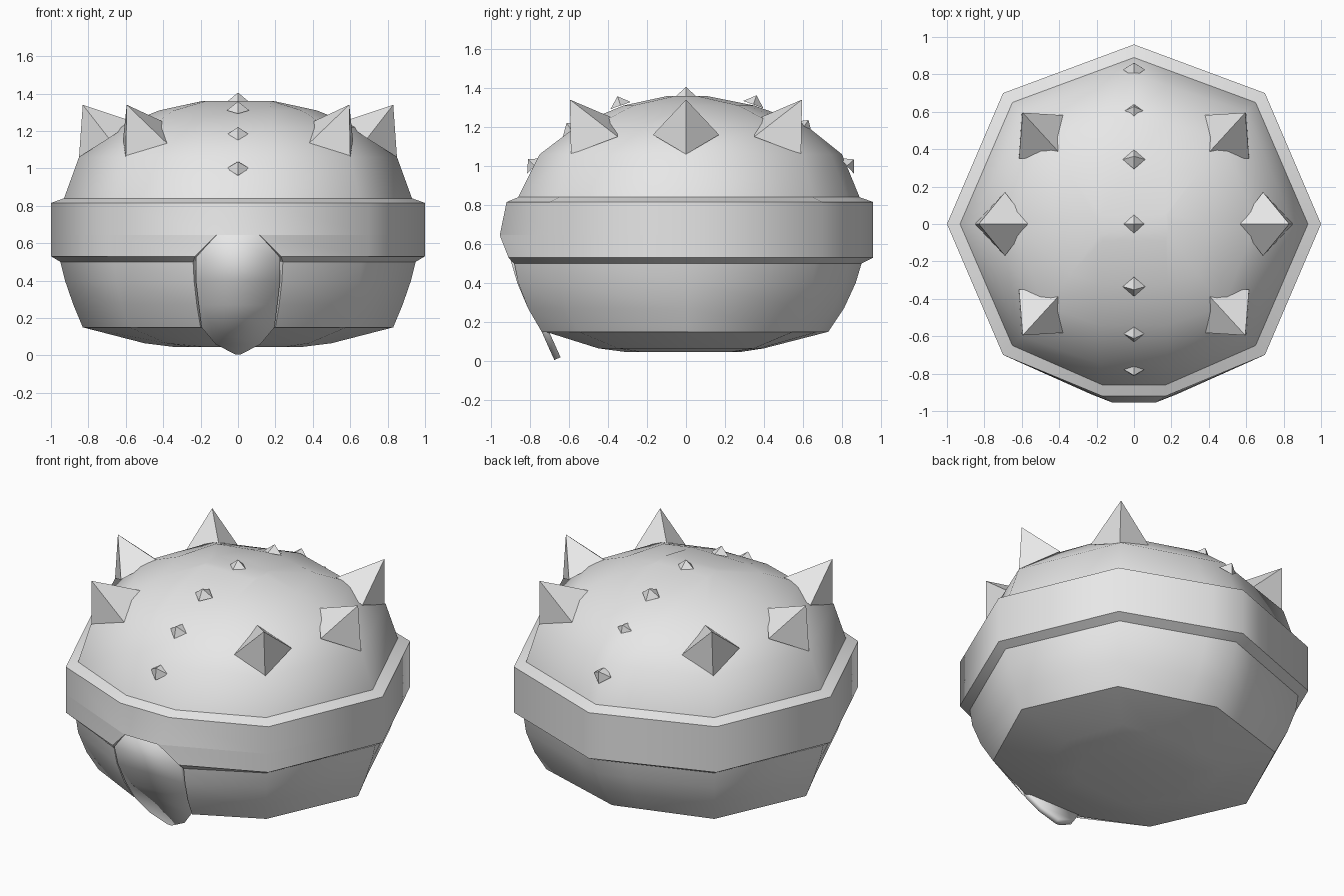
import bpy, bmesh
from math import radians, sin, cos
from mathutils import Vector

cube = bpy.data.objects.get("Cube")
if cube:
    bpy.data.objects.remove(cube, do_unlink=True)

steel = bpy.data.materials.new("plain_grey")
steel.use_nodes = True
GREY = (0.8, 0.8, 0.8, 1)
steel.diffuse_color = GREY
steel.node_tree.nodes["Principled BSDF"].inputs["Base Color"].default_value = GREY


def finish(name, bm, smooth_angle=50):
    bmesh.ops.recalc_face_normals(bm, faces=bm.faces)
    for f in bm.faces:
        f.smooth = smooth_angle > 0
    for e in bm.edges:
        e.smooth = e.calc_face_angle(0) < radians(smooth_angle)
    mesh = bpy.data.meshes.new(name)
    bm.to_mesh(mesh)
    bm.free()
    mesh.materials.append(steel)
    obj = bpy.data.objects.new(name, mesh)
    bpy.context.collection.objects.link(obj)
    return obj


def ring(z, front, corner, side, back, lip=False):
    """Eight-sided outline; front edge is flat, lip adds a notch wall."""
    (fx, fy), (cx, cy) = front, corner
    rear = (0.17, back + (cy - back) * 0.17 / cx)
    half = [(fx, -fy), (cx, -cy), (side, 0), (cx, cy), rear]
    if lip:
        half.insert(0, (fx - 0.022, 0.04 - fy))
    full = half + [(0, back)] + [(-x, y) for x, y in reversed(half)]
    return [Vector((x, y, z)) for x, y in full]


def loft(name, rings, closed=True, cap=False):
    bm = bmesh.new()
    rows = [[bm.verts.new(p) for p in r] for r in rings]
    n = len(rows[0])
    for a, b in zip(rows, rows[1:]):
        for i in range(n if closed else n - 1):
            j = (i + 1) % n
            bm.faces.new((a[i], a[j], b[j], b[i]))
    if cap:
        bm.faces.new(rows[-1])
    return finish(name, bm)


# Dome
loft("dome", [
    ring(0.84, (0.17, 0.86), (0.65, 0.65), 0.93, 0.89),
    ring(1.06, (0.18, 0.75), (0.60, 0.60), 0.85, 0.80),
    ring(1.22, (0.18, 0.54), (0.48, 0.44), 0.65, 0.60),
    ring(1.31, (0.18, 0.32), (0.34, 0.27), 0.42, 0.35),
    ring(1.36, (0.17, 0.09), (0.18, 0.05), 0.19, 0.10)], cap=True)

# Raised band, with a notch in its lower front half
middle = dict(corner=(0.70, 0.70), side=1.0, back=0.96)
loft("band_upper", [
    ring(0.84, (0.17, 0.86), (0.65, 0.65), 0.93, 0.89),
    ring(0.815, (0.17, 0.92), **middle),
    ring(0.645, (0.115, 0.955), **middle)])
loft("band_lower", [
    ring(0.645, (0.115, 0.955), **middle, lip=True),
    ring(0.53, (0.23, 0.91), **middle, lip=True),
    ring(0.50, (0.24, 0.88), (0.66, 0.66), 0.95, 0.90, lip=True)], closed=False)

# Lower shell, open at the front for the guard
loft("lower_shell", [
    ring(0.50, (0.24, 0.88), (0.66, 0.66), 0.95, 0.90, lip=True),
    ring(0.40, (0.235, 0.86), (0.65, 0.65), 0.925, 0.87, lip=True),
    ring(0.27, (0.22, 0.81), (0.62, 0.61), 0.88, 0.81, lip=True),
    ring(0.15, (0.20, 0.74), (0.58, 0.55), 0.83, 0.73, lip=True)], closed=False)

# Shallow rounded underside
loft("underside", [
    ring(0.15, (0.20, 0.72), (0.58, 0.55), 0.83, 0.73),
    ring(0.065, (0.18, 0.45), (0.38, 0.35), 0.50, 0.40),
    ring(0.045, (0.17, 0.30), (0.25, 0.22), 0.34, 0.27)], cap=True)

# Face guard: curved plate with a pointed tip (half width, y, z)
bm = bmesh.new()
rows = []
for w, y, z in [(0.115, -0.95, 0.645), (0.225, -0.90, 0.52), (0.225, -0.865, 0.40),
                (0.21, -0.81, 0.27), (0.195, -0.74, 0.15), (0.12, -0.70, 0.06),
                (0.015, -0.675, 0.005)]:
    rows.append([bm.verts.new((s * w, y, z)) for s in (-1, 1)])
for a, b in zip(rows, rows[1:]):
    bm.faces.new((a[0], b[0], b[1], a[1]))
guard = finish("face_guard", bm)
solid = guard.modifiers.new("thickness", "SOLIDIFY")
solid.thickness = 0.035
solid.offset = -1


def spike(name, base, apex):
    bm = bmesh.new()
    ends = [bm.verts.new(p) for p in base]
    tip = bm.verts.new(apex)
    for i in range(4):
        bm.faces.new((ends[i], ends[(i + 1) % 4], tip))
    bm.faces.new(ends)
    finish(name, bm, 0)


# Six large spikes
for sx, side in ((1, "left"), (-1, "right")):
    spike(side + "_middle_spike",
          [(sx * 0.85, 0, 1.06), (sx * 0.69, 0.17, 1.16),
           (sx * 0.56, 0, 1.25), (sx * 0.69, -0.17, 1.16)], (sx * 0.83, 0, 1.34))
    for sy, end in ((-1, "front"), (1, "back")):
        spike(f"{side}_{end}_spike",
              [(sx * 0.60, sy * 0.59, 1.06), (sx * 0.615, sy * 0.35, 1.15),
               (sx * 0.38, sy * 0.36, 1.24), (sx * 0.355, sy * 0.58, 1.11)],
              (sx * 0.595, sy * 0.595, 1.34))

# Row of small studs along the crest
for i, (y, z) in enumerate([(-0.775, 1.0), (-0.585, 1.18), (-0.335, 1.31), (0, 1.355),
                            (0.345, 1.315), (0.60, 1.195), (0.825, 1.0)]):
    centre = Vector((0, y, z))
    across = Vector((0.06, 0, 0))
    along = Vector((0, cos(y), -sin(y))) * 0.055
    normal = Vector((0, sin(y), cos(y)))
    spike(f"crest_stud_{i + 1}",
          [centre + across, centre + along, centre - across, centre - along],
          centre + normal * 0.05)
